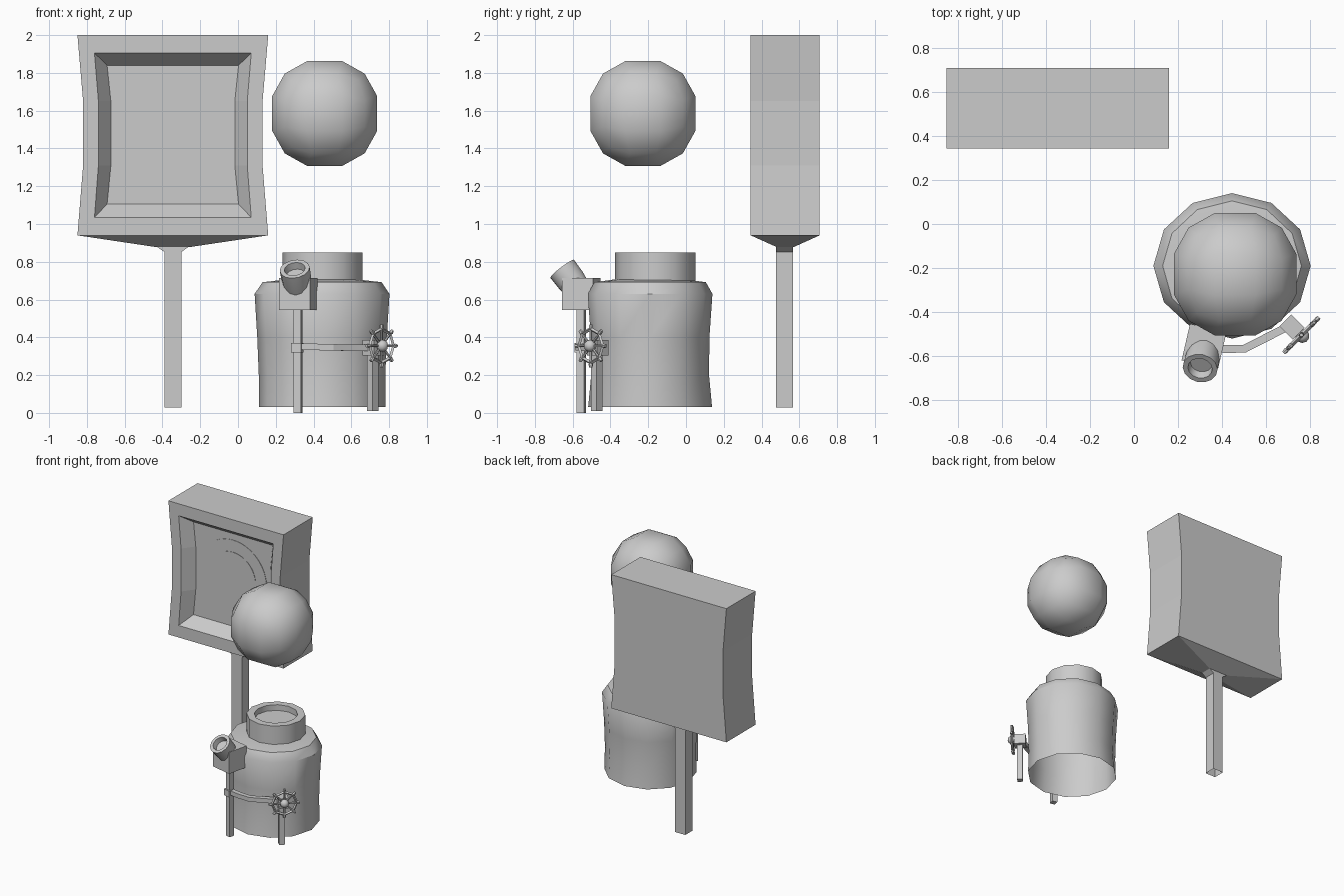
import bpy, bmesh, math
from mathutils import Vector, Matrix

if "Cube" in bpy.data.objects:
    bpy.data.objects.remove(bpy.data.objects["Cube"])

grey = bpy.data.materials.new("plain_grey")
grey.diffuse_color = (0.6, 0.6, 0.6, 1)
grey.use_nodes = True
grey.node_tree.nodes["Principled BSDF"].inputs["Base Color"].default_value = grey.diffuse_color


def finish(name, bm, smooth=None, recalc=True):
    """Turn a bmesh into a named grey object."""
    if recalc:
        bmesh.ops.recalc_face_normals(bm, faces=bm.faces)
    me = bpy.data.meshes.new(name)
    bm.to_mesh(me)
    bm.free()
    me.materials.append(grey)
    ob = bpy.data.objects.new(name, me)
    bpy.context.collection.objects.link(ob)
    if smooth:
        bpy.ops.object.select_all(action='DESELECT')
        ob.select_set(True)
        bpy.context.view_layer.objects.active = ob
        bpy.ops.object.shade_smooth_by_angle(angle=math.radians(smooth))
    return ob


def loft(name, loops, smooth=None, cap_start=True, cap_end=True):
    """Skin a series of equal-length closed loops."""
    bm = bmesh.new()
    rings = [[bm.verts.new(p) for p in loop] for loop in loops]
    n = len(rings[0])
    for a, b in zip(rings, rings[1:]):
        for i in range(n):
            j = (i + 1) % n
            bm.faces.new((a[i], a[j], b[j], b[i]))
    if cap_start:
        bm.faces.new(rings[0][::-1])
    if cap_end:
        bm.faces.new(rings[-1])
    return finish(name, bm, smooth)


def rect(cx, cy, hx, hy, z):
    return [(cx - hx, cy - hy, z), (cx + hx, cy - hy, z),
            (cx + hx, cy + hy, z), (cx - hx, cy + hy, z)]


def box(name, centre, size, turn=0):
    bm = bmesh.new()
    m = (Matrix.Translation(centre) @ Matrix.Rotation(math.radians(turn), 4, 'Z')
         @ Matrix.Diagonal((*size, 1)))
    bmesh.ops.create_cube(bm, size=1, matrix=m)
    return finish(name, bm)


def lathe(name, profile, sides, base=(0, 0, 0), axis=(0, 0, 1), smooth=35):
    """Revolve (radius, height) pairs about an axis."""
    rot = Vector((0, 0, 1)).rotation_difference(Vector(axis))
    loops = []
    for r, h in profile:
        ring = [Vector((r * math.cos(t), r * math.sin(t), h))
                for t in (2 * math.pi * i / sides for i in range(sides))]
        loops.append([rot @ p + Vector(base) for p in ring])
    return loft(name, loops, smooth)


# --- Sign: pinched case with a bevelled recess -----------------------------
SX, SY, FRONT, BACK = -0.345, 0.525, 0.342, 0.708


def pinched(half, waist, top, bottom, y):
    zs = [(top, half), (1.65, waist), (1.31, waist), (bottom, half)]
    return ([(SX + w, y, z) for z, w in zs]
            + [(SX - w, y, z) for z, w in reversed(zs)])


loft("sign_case", [pinched(0.505, 0.475, 2.0, 0.94, BACK),
                   pinched(0.505, 0.475, 2.0, 0.94, FRONT),
                   pinched(0.415, 0.394, 1.905, 1.035, FRONT),
                   pinched(0.348, 0.328, 1.84, 1.105, FRONT + 0.09)])

# Two concentric discs on the recess floor
for label, r, t in (("outer", 0.295, 0.003), ("inner", 0.2, 0.006)):
    lathe(label + "_sign_disc", [(r, 0), (r, t)], 48,
          (SX, FRONT + 0.09, 1.495), (0, -1, 0))

# Tapered underside, flare and post
loft("sign_underside", [rect(SX, SY, 0.505, 0.183, 0.94),
                        rect(SX, SY, 0.09, 0.045, 0.878)])
loft("sign_post", [rect(SX, SY - 0.004, 0.045, 0.045, 0.028),
                   rect(SX, SY - 0.004, 0.045, 0.045, 0.852),
                   rect(SX, SY - 0.004, 0.088, 0.045, 0.882)], cap_start=False)

# --- Floating ball: cube divided in three and pushed out to a sphere --------
bm = bmesh.new()
bmesh.ops.create_cube(bm, size=2)
bmesh.ops.subdivide_edges(bm, edges=bm.edges, cuts=2, use_grid_fill=True)
for v in bm.verts:
    v.co = v.co.normalized() * 0.307 + Vector((0.459, -0.228, 1.585))
finish("ball", bm, 60)

# --- Tank: open underneath, with shoulder and hollow neck -------------------
tank = [(0.335, 0.328, 0.03), (0.335, 0.312, 0.2), (0.343, 0.314, 0.4),
        (0.357, 0.33, 0.63), (0.315, 0.295, 0.692), (0.2, 0.2, 0.705)]
loops = []
for rx, ry, z in tank:
    loops.append([(0.445 + rx * math.cos(i * math.pi / 6),
                   -0.19 + ry * math.sin(i * math.pi / 6), z) for i in range(12)])
loft("tank_body", loops, 35, cap_start=False)
lathe("tank_neck", [(0.212, 0.69), (0.212, 0.85), (0.157, 0.85), (0.157, 0.805)],
      12, (0.447, -0.163, 0))

# --- Viewer: post, box and tilted eyepiece ----------------------------------
TURN = -13
box("viewer_post", (0.318, -0.555, 0.275), (0.04, 0.042, 0.55), TURN)
box("viewer_box", (0.318, -0.555, 0.63), (0.17, 0.17, 0.17), TURN)
box("pipe_clamp", (0.313, -0.557, 0.345), (0.055, 0.055, 0.05), TURN)
a = Vector((-0.14, -0.6, 0.79)).normalized()
tip = Vector((0.3, -0.655, 0.762))
lathe("eyepiece", [(0.066, -0.17), (0.078, -0.08), (0.08, 0), (0.056, 0),
                   (0.05, -0.04)], 14, tip, a)

# --- Pipe running from the viewer post to the valve -------------------------
path = [(0.318, -0.557), (0.41, -0.567), (0.5, -0.567), (0.7, -0.465)]
loops = []
for i, (x, y) in enumerate(path):
    d = Vector(path[min(i + 1, 3)]) - Vector(path[max(i - 1, 0)])
    s = Vector((-d.y, d.x)).normalized() * 0.018
    z = 0.352 - 0.008 * i / 3
    loops.append([(x - s.x, y - s.y, z - 0.017), (x + s.x, y + s.y, z - 0.017),
                  (x + s.x, y + s.y, z + 0.017), (x - s.x, y - s.y, z + 0.017)])
loft("pipe", loops)

# --- Valve: post, block, stem and spoked wheel -------------------------------
box("valve_post", (0.713, -0.473, 0.17), (0.042, 0.042, 0.32), 45)
box("valve_block", (0.717, -0.467, 0.345), (0.075, 0.085, 0.08), 45)
n = Vector((1, -1, 0)).normalized()
side = Vector((1, 1, 0)).normalized()
up = Vector((0, 0, 1))
hub = Vector((0.76, -0.504, 0.355))
lathe("valve_stem", [(0.014, -0.05), (0.014, 0.01)], 8, hub, n)

bm = bmesh.new()
bmesh.ops.create_uvsphere(bm, u_segments=10, v_segments=6, radius=0.032,
                          matrix=Matrix.Translation(hub + n * 0.006))
finish("wheel_hub", bm, 50)


def wheel_dir(i):
    t = i * math.pi / 4
    return side * math.sin(t) + up * math.cos(t)


bm = bmesh.new()
section = [(0.01, 0), (0, 0.01), (-0.01, 0), (0, -0.01)]
rings = [[bm.verts.new(hub + wheel_dir(i) * (0.09 + r) + n * h) for r, h in section]
         for i in range(8)]
for i in range(8):
    for k in range(4):
        m = (k + 1) % 4
        bm.faces.new((rings[i][k], rings[i][m],
                      rings[(i + 1) % 8][m], rings[(i + 1) % 8][k]))
finish("wheel_rim", bm)
for i in range(8):
    lathe("wheel_spoke_%d" % (i + 1), [(0.007, 0.01), (0.007, 0.085), (0.012, 0.098),
                                       (0.009, 0.114)], 6, hub, wheel_dir(i))
